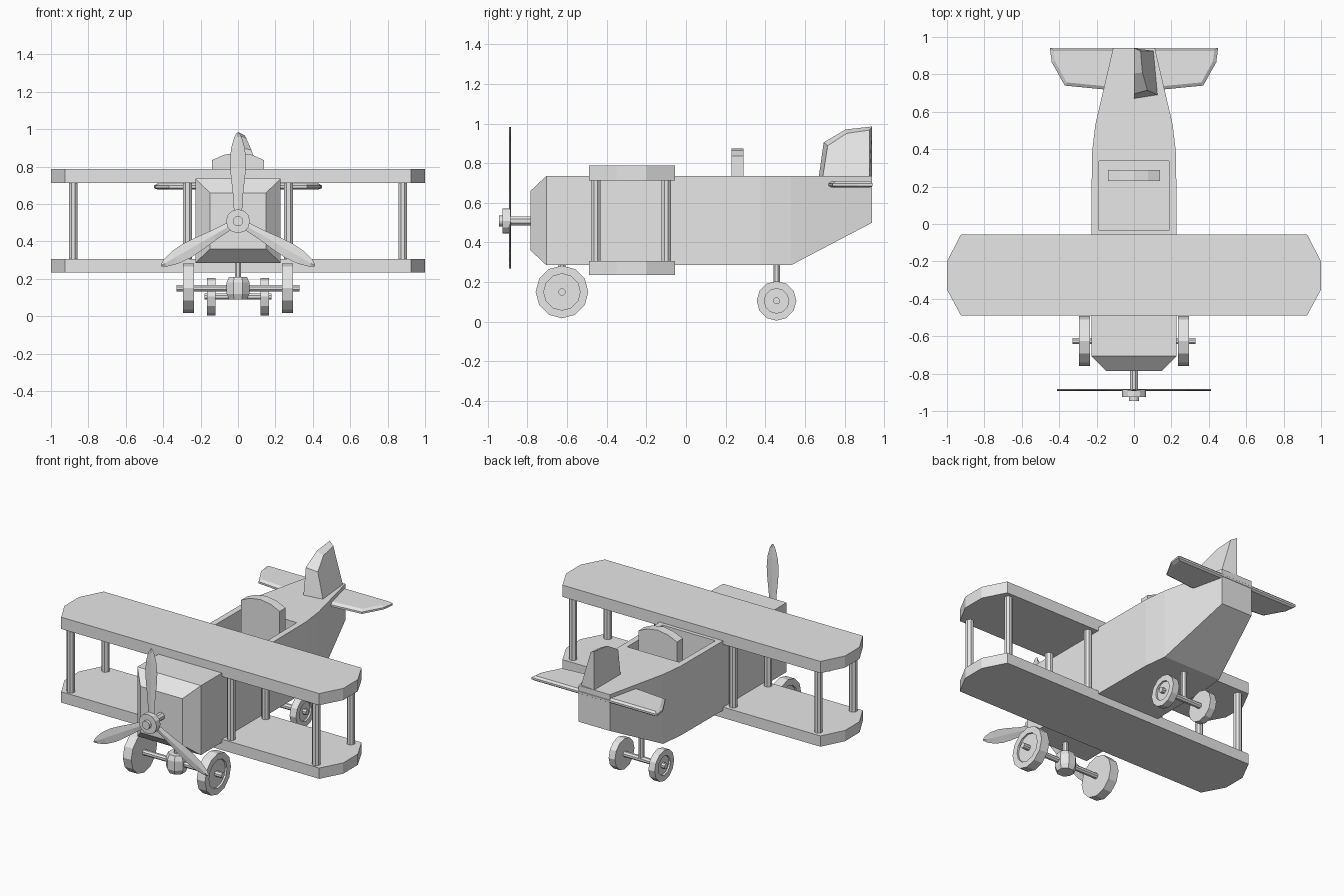
import bpy, bmesh, math
from mathutils import Vector, Matrix

if "Cube" in bpy.data.objects:
    bpy.data.objects.remove(bpy.data.objects["Cube"], do_unlink=True)

grey = bpy.data.materials.new("light_grey")
grey.use_nodes = True
grey.diffuse_color = (0.8, 0.8, 0.8, 1)
grey.node_tree.nodes["Principled BSDF"].inputs["Base Color"].default_value = (0.8, 0.8, 0.8, 1)


def finish(name, bm):
    bmesh.ops.recalc_face_normals(bm, faces=bm.faces)
    mesh = bpy.data.meshes.new(name)
    bm.to_mesh(mesh)
    bm.free()
    mesh.materials.append(grey)
    obj = bpy.data.objects.new(name, mesh)
    bpy.context.scene.collection.objects.link(obj)
    return obj


def loft(rings):
    """Skin a list of equal-length point rings and cap both ends."""
    bm = bmesh.new()
    loops = [[bm.verts.new(p) for p in ring] for ring in rings]
    n = len(loops[0])
    for a, b in zip(loops, loops[1:]):
        for i in range(n):
            j = (i + 1) % n
            bm.faces.new((a[i], a[j], b[j], b[i]))
    bm.faces.new(loops[0])
    bm.faces.new(loops[-1])
    bmesh.ops.recalc_face_normals(bm, faces=bm.faces)
    return bm


def turned(start, axis, profile, sides):
    """Round part: profile of (distance along axis, radius)."""
    start, axis = Vector(start), Vector(axis).normalized()
    u = axis.orthogonal().normalized()
    v = axis.cross(u)
    angles = [2 * math.pi * (i + 0.5) / sides for i in range(sides)]
    return loft([[start + axis * d + (u * math.cos(a) + v * math.sin(a)) * r
                  for a in angles] for d, r in profile])


def rod(name, start, end, radius, sides=8):
    span = Vector(end) - Vector(start)
    return finish(name, turned(start, span, [(0, radius), (span.length, radius)], sides))


# Fuselage: y, half width, bottom, top
stations = [(-0.785, 0.15, 0.36, 0.66), (-0.705, 0.228, 0.285, 0.735),
            (-0.07, 0.228, 0.285, 0.735), (0.375, 0.225, 0.285, 0.735),
            (0.53, 0.207, 0.285, 0.735), (0.94, 0.112, 0.50, 0.735)]
bm = loft([[(-w, y, lo), (w, y, lo), (w, y, hi), (-w, y, hi)] for y, w, lo, hi in stations])

# Cockpit opening sunk into the top
bm.faces.ensure_lookup_table()
top = [f for f in bm.faces if f.normal.z > 0.9 and -0.05 < f.calc_center_median().y < 0.3]
bmesh.ops.inset_individual(bm, faces=top, thickness=0.055)
well = bmesh.ops.extrude_face_region(bm, geom=top)
floor = [g for g in well["geom"] if isinstance(g, bmesh.types.BMVert)]
bmesh.ops.translate(bm, verts=floor, vec=(0, 0, -0.25))
bmesh.ops.delete(bm, geom=top, context="FACES")
finish("fuselage", bm)

# Seat with arched back
arch = [(-0.138, 0.48), (0.138, 0.48), (0.138, 0.835), (0.075, 0.863),
        (0, 0.875), (-0.075, 0.863), (-0.138, 0.835)]
finish("seat_back", loft([[(x, y, z) for x, z in arch] for y in (0.23, 0.29)]))

# Wings with clipped corners
half = [(0.925, -0.49), (1, -0.35), (1, -0.2), (0.925, -0.055)]
outline = half + [(-x, y) for x, y in reversed(half)]
for name, lo, hi in (("upper_wing", 0.712, 0.788), ("lower_wing", 0.235, 0.305)):
    finish(name, loft([[(x, y, z) for x, y in outline] for z in (lo, hi)]))

# Wing struts
for side, s in (("left", 1), ("right", -1)):
    for place, x in (("inner", 0.27), ("outer", 0.88)):
        for end, y in (("front", -0.455), ("rear", -0.1)):
            rod(f"{side}_{place}_{end}_strut", (s * x, y, 0.3), (s * x, y, 0.72), 0.025)

# Tailplane with bevelled rim
tail = [(0.45, 0.942), (0.44, 0.865), (0.37, 0.74), (0.165, 0.72)]
inner = [(0.43, 0.93), (0.422, 0.87), (0.36, 0.757), (0.165, 0.738)]


def both(points, z):
    return [(x, y, z) for x, y in points] + [(-x, y, z) for x, y in reversed(points)]


finish("tailplane", loft([both(inner, 0.677), both(tail, 0.686),
                          both(tail, 0.698), both(inner, 0.71)]))

# Tail fin: upright on one side, sloping on the other
flat_side = [(0, 0.67, 0.73), (0, 0.695, 0.905), (0, 0.805, 0.97),
             (0, 0.94, 0.985), (0, 0.94, 0.73)]
slope_side = [(0.127, 0.69, 0.73), (0.072, 0.715, 0.888), (0.045, 0.81, 0.95),
              (0.035, 0.926, 0.967), (0.105, 0.926, 0.73)]
finish("tail_fin", loft([flat_side, slope_side]))

# Propeller
hub = 0.508
rod("propeller_shaft", (0, -0.89, hub), (0, -0.78, hub), 0.024)
finish("propeller_hub", turned((0, -0.885, hub), (0, -1, 0),
       [(0, 0.064), (0.04, 0.064), (0.04, 0.027), (0.06, 0.027)], 12))
blade = [(0, 0.018), (0.15, 0.028), (0.25, 0.039), (0.32, 0.043),
         (0.39, 0.037), (0.45, 0.02), (0.475, 0.004)]
for i in range(3):
    bm = loft([[(-w, 0, r), (0, -0.005, r), (w, 0, r), (0, 0.005, r)] for r, w in blade])
    bm.transform(Matrix.Translation((0, -0.888, hub)) @ Matrix.Rotation(i * math.tau / 3, 4, "Y"))
    finish(f"propeller_blade_{i + 1}", bm)


# Landing gear: recessed wheels, axle and leg
def gear(name, y, z, radius, dish, x_in, x_out, axle):
    for side, s in (("left", 1), ("right", -1)):
        width = x_out - x_in
        finish(f"{side}_{name}_wheel", turned((s * x_in, y, z), (s, 0, 0),
               [(0, radius), (width, radius), (width, dish), (width - 0.012, dish)], 12))
    rod(f"{name}_axle", (-axle, y, z), (axle, y, z), 0.018)
    rod(f"{name}_gear_leg", (0, y, z), (0, y, 0.3), 0.018)


gear("front", -0.626, 0.15, 0.133, 0.092, 0.235, 0.295, 0.33)
gear("rear", 0.457, 0.105, 0.1, 0.062, 0.12, 0.165, 0.178)
finish("axle_block", turned((0, -0.626, 0.09), (0, 0, 1),
       [(0, 0.052), (0.03, 0.066), (0.09, 0.066), (0.12, 0.052)], 8))
